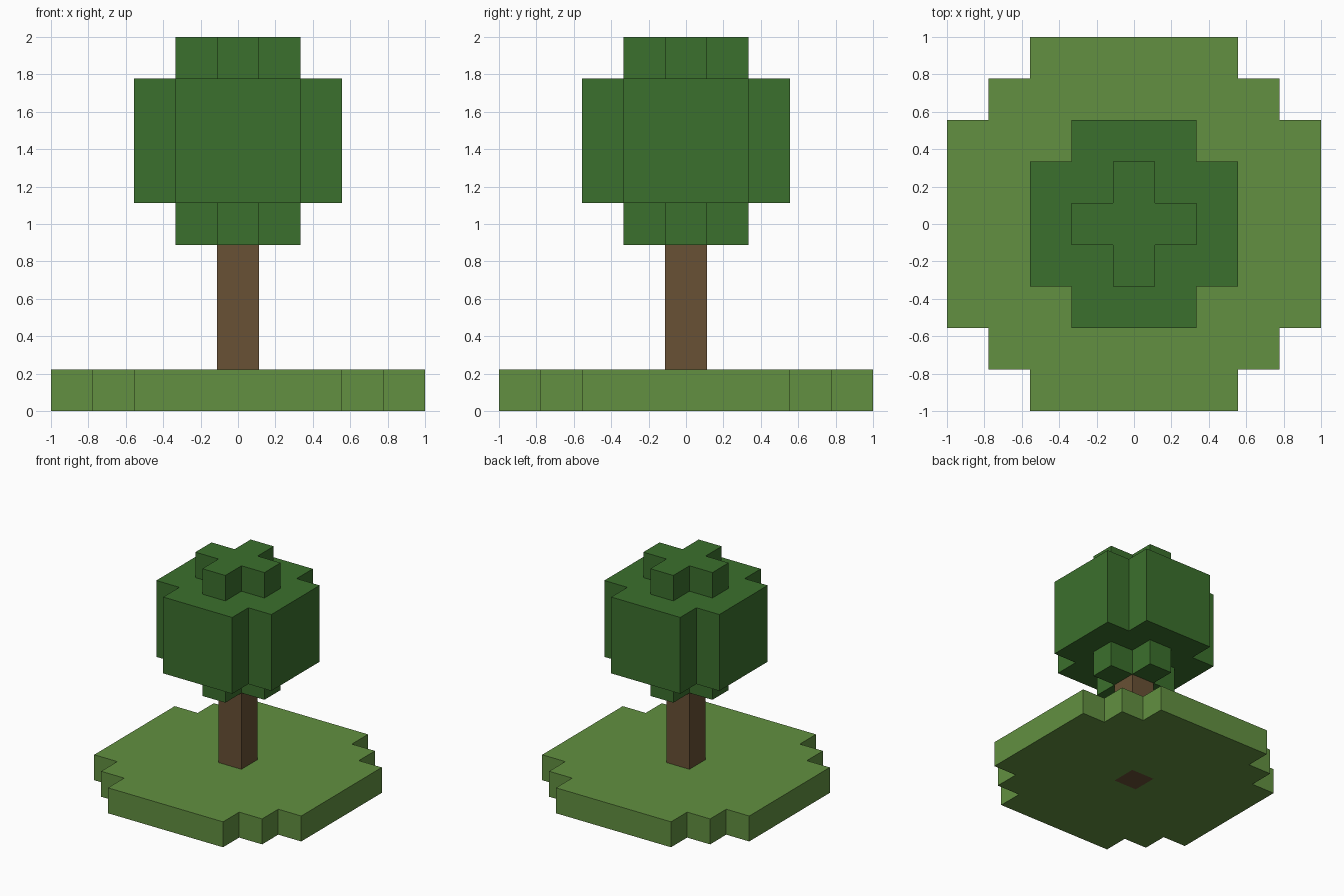
import bpy, bmesh
from mathutils import Vector

CELL = 2 / 9  # nine blocks span the longest side
DIRECTIONS = [Vector(d) for d in ((1, 0, 0), (-1, 0, 0), (0, 1, 0), (0, -1, 0), (0, 0, 1), (0, 0, -1))]

if "Cube" in bpy.data.objects:
    bpy.data.objects.remove(bpy.data.objects["Cube"], do_unlink=True)


def make_material(name, rgb):
    mat = bpy.data.materials.new(name)
    mat.use_nodes = True
    mat.diffuse_color = (*rgb, 1)
    mat.node_tree.nodes["Principled BSDF"].inputs["Base Color"].default_value = (*rgb, 1)
    return mat


def blocks(levels, reach, max_sum):
    """Symmetric block layers: a square with its corners stepped away."""
    span = range(-reach, reach + 1)
    return {(x, y, z) for z in levels for x in span for y in span
            if abs(x) + abs(y) <= max_sum}


def build(name, cells, filled, mat):
    """Make one object from the exposed faces of its blocks."""
    bm = bmesh.new()
    for cell in sorted(cells):
        centre = Vector(cell) + Vector((0, 0, 0.5))
        for d in DIRECTIONS:
            if tuple(int(c) for c in Vector(cell) + d) in filled:
                continue
            u = Vector((d.y, d.z, d.x))
            v = d.cross(u)
            corners = [centre + (d + a * u + b * v) / 2
                       for a, b in ((-1, -1), (1, -1), (1, 1), (-1, 1))]
            bm.faces.new([bm.verts.new(c * CELL) for c in corners])
    # Weld the blocks and merge flat areas
    bmesh.ops.remove_doubles(bm, verts=bm.verts, dist=0.001)
    bmesh.ops.dissolve_limit(bm, angle_limit=0.01, verts=bm.verts, edges=bm.edges)
    mesh = bpy.data.meshes.new(name)
    bm.to_mesh(mesh)
    bm.free()
    mesh.materials.append(mat)
    bpy.context.collection.objects.link(bpy.data.objects.new(name, mesh))


# Trunk runs through the ground to its underside
trunk = blocks(range(4), 0, 0)
# Round ground slab
ground = blocks(range(1), 4, 6) - trunk
# Leafy crown: wide middle with a small cross above and below
crown = blocks(range(5, 8), 2, 3) | blocks((4, 8), 1, 1)
filled = trunk | ground | crown

build("trunk", trunk, filled, make_material("bark brown", (0.138, 0.082, 0.035)))
build("grass_base", ground, filled, make_material("grass green", (0.122, 0.279, 0.052)))
build("leaf_crown", crown, filled, make_material("leaf green", (0.044, 0.162, 0.026)))
